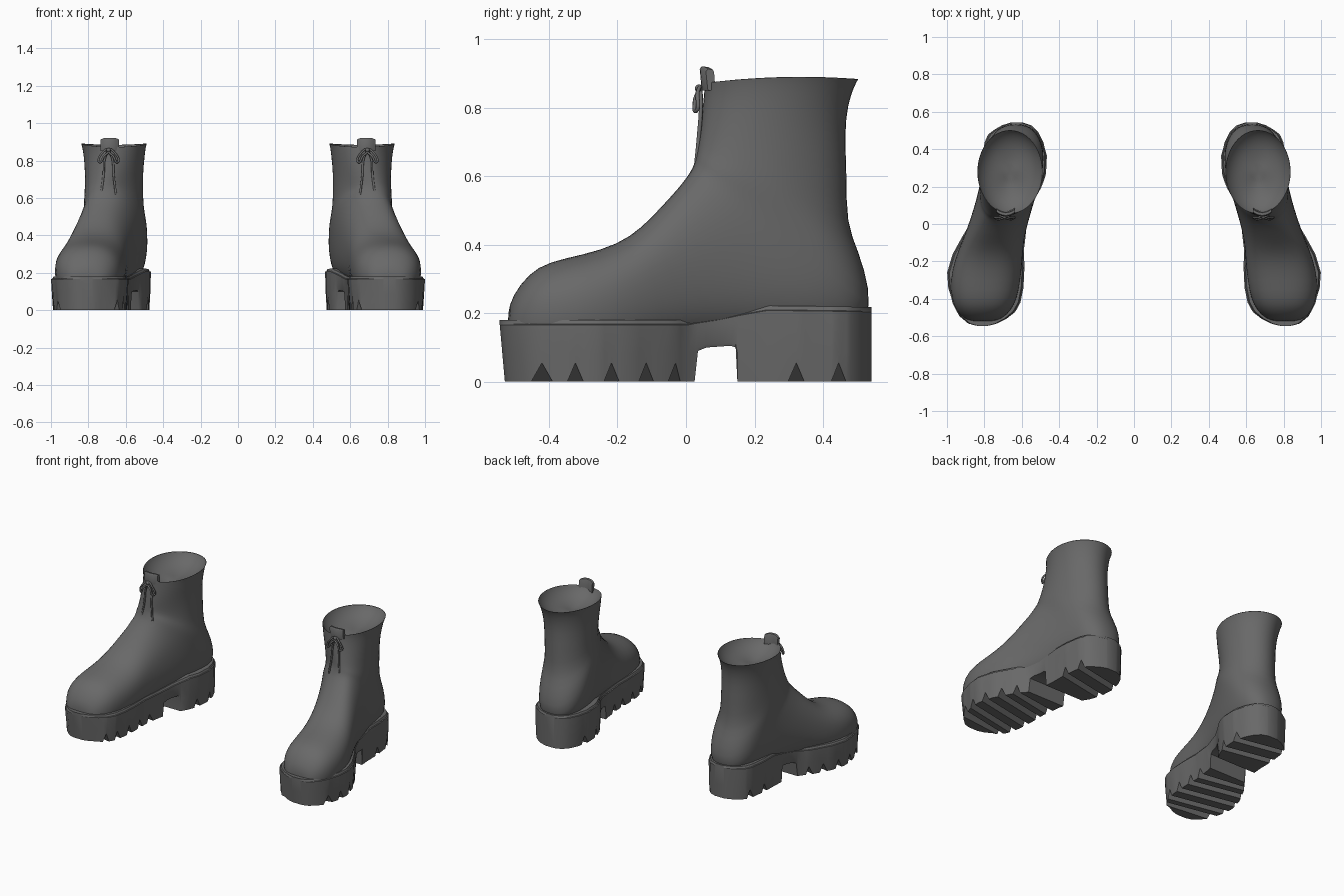
import bpy, bmesh
from math import sin, cos, pi

if "Cube" in bpy.data.objects:
    bpy.data.objects.remove(bpy.data.objects["Cube"])

leather = bpy.data.materials.new("dark_grey")
leather.use_nodes = True
COLOUR = (0.14, 0.14, 0.14, 1)
leather.diffuse_color = COLOUR
leather.node_tree.nodes["Principled BSDF"].inputs["Base Color"].default_value = COLOUR


def interp(table, t):
    """Piecewise linear lookup in a list of (t, value)."""
    if t <= table[0][0]:
        return table[0][1]
    for (a, va), (b, vb) in zip(table, table[1:]):
        if t <= b:
            return va + (vb - va) * (t - a) / (b - a)
    return table[-1][1]


# Centre line of the foot, toes turned outwards
CENTRE = [(-.545, .81), (-.3, .795), (-.2, .778), (-.1, .753), (.05, .699), (.2, .657), (.35, .635), (.54, .627)]
# How far the shaft straightens around its own axis, by height
SHAFT_X = .663
STRAIGHT = [(.66, 0), (.71, .3), (.76, .6), (.83, .9), (.86, 1)]


def power(v, n):
    return abs(v) ** (2 / n) * (1 if v >= 0 else -1)


def loft(name, rings, angle):
    bm = bmesh.new()
    loops = [[bm.verts.new(p) for p in ring] for ring in rings]
    count = len(loops[0])
    for a, b in zip(loops, loops[1:]):
        for i in range(count):
            j = (i + 1) % count
            bm.faces.new((a[i], a[j], b[j], b[i]))
    bm.faces.new(loops[0])
    bm.faces.new(loops[-1])
    bmesh.ops.recalc_face_normals(bm, faces=bm.faces)
    mesh = bpy.data.meshes.new(name)
    bm.to_mesh(mesh)
    bm.free()
    obj = bpy.data.objects.new(name, mesh)
    bpy.context.collection.objects.link(obj)
    finish(obj, angle)
    return obj


def finish(obj, angle):
    obj.data.materials.append(leather)
    bpy.ops.object.select_all(action='DESELECT')
    obj.select_set(True)
    bpy.context.view_layer.objects.active = obj
    bpy.ops.object.shade_smooth_by_angle(angle=angle)


def mirror(obj):
    mod = obj.modifiers.new("pair", 'MIRROR')
    mod.use_clip = False
    mod.use_mirror_merge = False


# Boot upper: sections fan from the toe, around the heel and up the shaft
# (front y, front z, back y, back z, half width, squareness, x shift)
SECTIONS = [
    (-.521, .20, -.521, .10, .055, 2, 0),
    (-.508, .25, -.508, .08, .102, 2.2, 0),
    (-.46, .317, -.46, .06, .149, 2.3, 0),
    (-.40, .352, -.40, .05, .176, 2.3, 0),
    (-.30, .372, -.30, .05, .19, 2.3, 0),
    (-.20, .402, -.18, .05, .182, 2.3, .002),
    (-.13, .45, -.05, .10, .165, 2.4, .005),
    (-.07, .515, .10, .12, .157, 2.4, .01),
    (-.02, .57, .28, .12, .157, 2.5, .01),
    (.005, .605, .43, .12, .16, 2.6, .008),
    (.017, .625, .538, .17, .162, 2.6, .005),
    (.024, .645, .539, .27, .163, 2.4, .005),
    (.028, .66, .506, .38, .16, 2.2, .01),
    (.032, .68, .47, .46, .157, 2, .014),
    (.036, .71, .472, .60, .155, 2, .014),
    (.042, .76, .465, .73, .157, 2, .014),
    (.05, .83, .475, .81, .164, 2, 0),
    (.052, .862, .492, .86, .171, 2, 0),
    (.052, .874, .507, .886, .178, 2, 0),
]
SIDES = 24
rings = []
for py, pz, qy, qz, half, n, shift in SECTIONS:
    ring = []
    straight = interp(STRAIGHT, pz)
    for i in range(SIDES):
        a = 2 * pi * i / SIDES
        u = power(cos(a), n) / 2
        y = (py + qy) / 2 + u * (py - qy)
        z = (pz + qz) / 2 + u * (pz - qz)
        # the rim bows upwards slightly between front and back
        if pz > .86:
            z += .012 * (1 - 4 * u * u)
        centre = (interp(CENTRE, y) + shift) * (1 - straight) + SHAFT_X * straight
        ring.append((centre + half * power(sin(a), n), y, z))
    rings.append(ring)

# Shallow bowl closing the shaft below the rim
rim = rings[-1]
mid_x, mid_y = (sum(p[k] for p in rim) / SIDES for k in (0, 1))
for scale, drop in ((.985, .003), (.93, .025), (.75, .06), (.5, .082), (.2, .095)):
    rings.append([(mid_x + (x - mid_x) * scale, mid_y + (y - mid_y) * scale, z - drop) for x, y, z in rim])
upper = loft("boot_upper", rings, 1.2)
smooth = upper.modifiers.new("smooth", 'SUBSURF')
smooth.levels = smooth.render_levels = 1
mirror(upper)

# Chunky sole: slices along the foot, with a raised arch and V grooves
WIDTH = [(-.545, .035), (-.533, .078), (-.5, .127), (-.45, .165), (-.38, .193), (-.3, .204),
         (-.2, .192), (-.1, .165), (0, .143), (.1, .138), (.2, .158), (.3, .171), (.4, .167),
         (.46, .146), (.5, .115), (.527, .08), (.542, .035)]
TOP = [(0, .18), (.1, .195), (.22, .222), (.54, .218)]
BOTTOM = [(-.54, 0), (.025, 0), (.035, .09), (.06, .10), (.13, .105), (.145, .10), (.15, 0), (.54, 0)]
# sideways slant of the slices, so the grooves run square to the turned foot
SLANT = [(-.53, 0), (-.42, .2), (-.06, .2), (.02, 0), (.16, 0), (.27, .2), (.44, .2), (.52, 0)]
GROOVES = [-.445, -.36, -.255, -.15, -.06, .29, .415]
for g in GROOVES:
    BOTTOM += [(g - .023, 0), (g, .055), (g + .023, 0)]
BOTTOM.sort()
stations = sorted({round(t, 3) for t, _ in WIDTH + TOP + BOTTOM})
rings = []
for t in stations:
    half, top, low = interp(WIDTH, t), interp(TOP, t), interp(BOTTOM, t)
    side = [(half * .95, low), (half * .98, max(low + .01, .085)), (half, top - .03),
            (half, top - .014), (half - .006, top - .012), (half - .012, top)]
    section = side + [(-x, z) for x, z in reversed(side)]
    # the toe leans inwards towards the ground
    lean = .09 if t < -.49 else 0
    rings.append([(interp(CENTRE, t) + x, t + interp(SLANT, t) * x + lean * (top - z), z)
                  for x, z in section])
sole = loft("boot_sole", rings, .7)
mirror(sole)

# Pull tab: a thin curved strip standing above the front of the rim
COLUMNS = 6
rings = []
for i in range(COLUMNS + 1):
    s = 2 * i / COLUMNS - 1
    x, y, z = .685 + .049 * s, .04 + .018 * s * s, .921 - .008 * s ** 4
    rings.append([(x, y + .006, .85), (x, y, z - .008), (x, y + .006, z),
                  (x, y + .02, z - .002), (x, y + .024, z - .01), (x, y + .028, .85)])
tab = loft("pull_tab", rings, .8)
mirror(tab)


# Bow: two loops and two hanging ends, tied at a knot
def lace(name, points, cyclic=False):
    curve = bpy.data.curves.new(name, 'CURVE')
    curve.dimensions = '3D'
    curve.bevel_depth = .006
    curve.bevel_resolution = 1
    curve.resolution_u = 6
    curve.use_fill_caps = True
    spline = curve.splines.new('BEZIER')
    spline.bezier_points.add(len(points) - 1)
    for bp, (x, y, z) in zip(spline.bezier_points, points):
        bp.co = (.692 + x, y, z)
        bp.handle_left_type = bp.handle_right_type = 'AUTO'
    spline.use_cyclic_u = cyclic
    obj = bpy.data.objects.new(name, curve)
    bpy.context.collection.objects.link(obj)
    curve.materials.append(leather)
    mirror(obj)


for s, side in ((-1, "inner"), (1, "outer")):
    lace(side + "_lace_loop", [(0, .04, .857), (s * .03, .034, .845), (s * .048, .03, .79),
                               (s * .026, .026, .822)], True)
    lace(side + "_lace_end", [(0, .042, .855), (s * .02, .044, .81), (s * .027, .038, .72),
                              (s * .04, .028, .618)])
bpy.ops.mesh.primitive_uv_sphere_add(segments=12, ring_count=8, radius=.012, location=(.692, .038, .856))
knot = bpy.context.object
knot.name = "lace_knot"
bpy.ops.object.transform_apply(location=True, rotation=False, scale=False)
finish(knot, pi)
mirror(knot)
